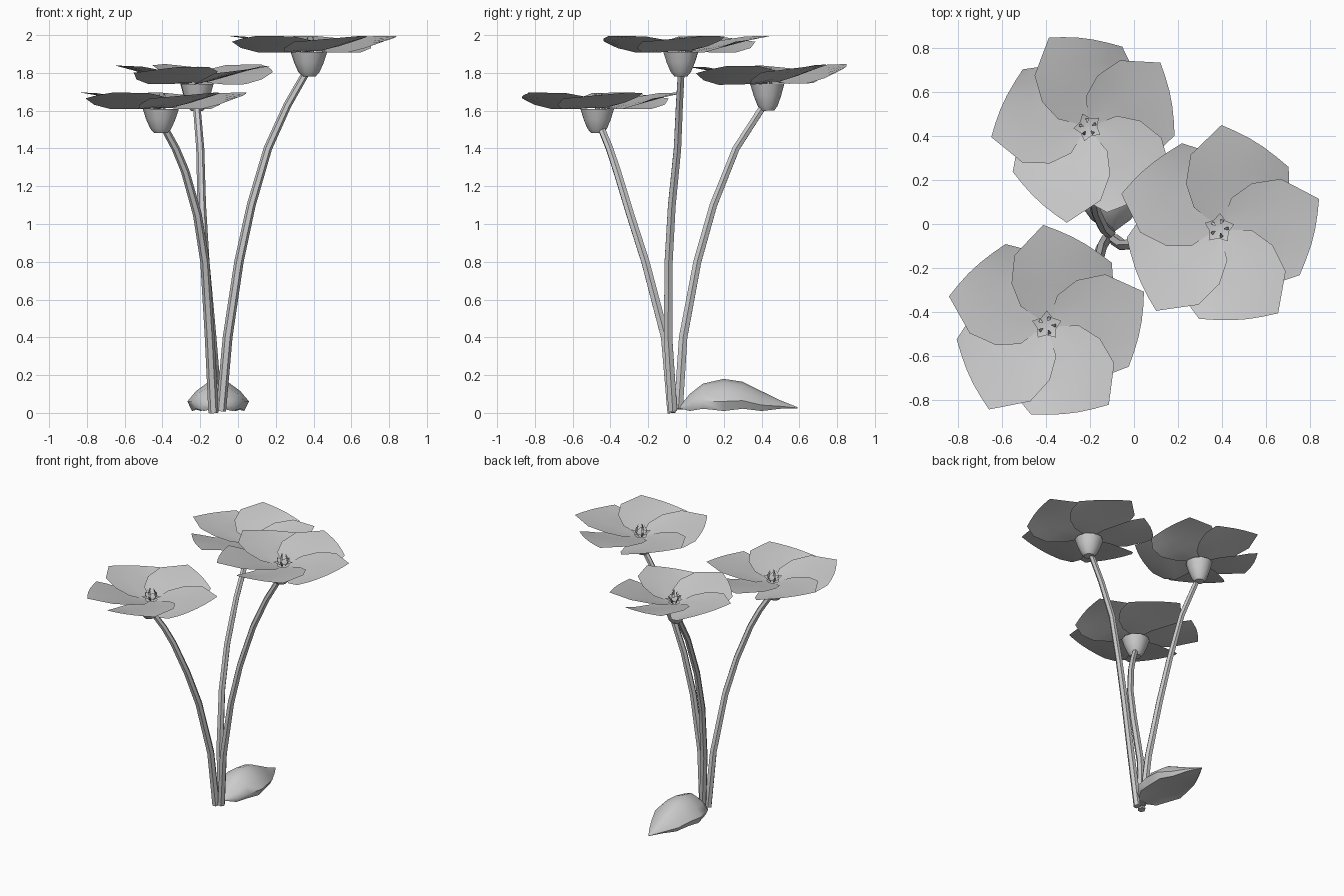
import bpy, bmesh, math
from mathutils import Vector, Matrix

if "Cube" in bpy.data.objects:
    bpy.data.objects.remove(bpy.data.objects["Cube"])


def make(name, verts, faces, matrix=None, angle=50):
    mesh = bpy.data.meshes.new(name)
    mesh.from_pydata(verts, [], faces)
    bm = bmesh.new()
    bm.from_mesh(mesh)
    bmesh.ops.remove_doubles(bm, verts=bm.verts, dist=0.0005)
    bm.to_mesh(mesh)
    bm.free()
    ob = bpy.data.objects.new(name, mesh)
    bpy.context.collection.objects.link(ob)
    if matrix:
        ob.matrix_world = matrix
    bpy.ops.object.select_all(action='DESELECT')
    ob.select_set(True)
    bpy.context.view_layer.objects.active = ob
    bpy.ops.object.shade_smooth_by_angle(angle=math.radians(angle))
    return ob


def grid_faces(rows, cols, wrap=False):
    n = cols if wrap else cols - 1
    return [(i * cols + j, i * cols + (j + 1) % cols,
             (i + 1) * cols + (j + 1) % cols, (i + 1) * cols + j)
            for i in range(rows - 1) for j in range(n)]


# Tapered six-sided stem swept along a few points
def stem(name, pts, r0=0.027, r1=0.02, sides=6):
    verts = []
    pts = [Vector(p) for p in pts]
    for i, p in enumerate(pts):
        r = r0 + (r1 - r0) * i / (len(pts) - 1)
        d = (pts[min(i + 1, len(pts) - 1)] - pts[max(i - 1, 0)]).normalized()
        a = d.cross(Vector((0, 1, 0))).normalized()
        b = d.cross(a)
        for k in range(sides):
            t = 2 * math.pi * k / sides
            verts.append(p + r * (a * math.cos(t) + b * math.sin(t)))
    faces = grid_faces(len(pts), sides, True)
    faces += [tuple(range(sides))[::-1],
              tuple(range(len(verts) - sides, len(verts)))]
    make(name, verts, faces)


# Petal: trailing and leading edges, bridged by slightly bowed rows
TRAIL = [(.03, -.03), (.10, -.13), (.20, -.205), (.29, -.23), (.37, -.20)]
LEAD = [(.02, .05), (.05, .14), (.14, .21), (.27, .235), (.445, .15)]


def petal_verts(cols=6):
    verts = []
    for i, (a, b) in enumerate(zip(TRAIL, LEAD)):
        for j in range(cols):
            s = j / (cols - 1)
            bow = (.012, .018, .022, .022, .018)[i] * math.sin(math.pi * s)
            u = a[0] + (b[0] - a[0]) * s + bow
            v = a[1] + (b[1] - a[1]) * s
            r = math.hypot(u, v)
            z = .008 + .075 * min(1, r / .42) + .09 * v * min(1, r / .25)
            # hidden trailing side dips below its neighbour
            z -= (.0, .022, .032, .022, 0)[i] * max(0, 1 - 2 * s)
            verts.append((u, v, z))
    return verts


def lathe(name, profile, matrix, sides=10):
    verts = [(r * math.cos(2 * math.pi * k / sides),
              r * math.sin(2 * math.pi * k / sides), z)
             for r, z in profile for k in range(sides)]
    make(name, verts, grid_faces(len(profile), sides, True), matrix)


def flower(name, centre, turn, tilt, size=(1, 1, 1)):
    base = (Matrix.Translation(centre) @ Matrix.Rotation(math.radians(tilt), 4, 'X')
            @ Matrix.Diagonal((*size, 1)) @ Matrix.Rotation(math.radians(turn), 4, 'Z'))
    for k in range(5):
        m = base @ Matrix.Rotation(2 * math.pi * k / 5, 4, 'Z')
        make(f"{name}_petal_{k + 1}", petal_verts(), grid_faces(5, 6), m)
        # Stamen blade
        make(f"{name}_stamen_{k + 1}",
             [(.018, -.007, .01), (.018, .007, .01), (.042, .007, .05), (.042, -.007, .05),
              (.022, .003, .09), (.022, -.003, .09)],
             [(0, 1, 2, 3), (3, 2, 4, 5)], m)
    # Cup-shaped calyx under the petals
    cup = base @ Matrix.Translation((-.012, -.008, 0))
    lathe(f"{name}_calyx", [(0, -.118), (.036, -.118), (.056, -.095), (.078, -.045),
                            (.096, .01)], cup)
    # Five-pointed star at the heart of the flower
    star = [(0, 0, .025)]
    for k in range(10):
        t = math.pi * k / 5 + .3
        r = .045 if k % 2 else .07
        star.append((r * math.cos(t), r * math.sin(t), .035 if k % 2 else .045))
    make(f"{name}_star", star, [(0, k + 1, (k + 1) % 10 + 1) for k in range(10)], base)


flower("right_flower", (.388, -.02, 1.9), -2, 0, (1.01, 1, 1))
flower("front_flower", (-.397, -.462, 1.6), 1, 0, (1, .97, 1))
flower("back_flower", (-.21, .442, 1.732), 23, 1, (.94, .95, 1.12))

stem("right_stem", [(-.09, -.07, .01), (-.055, -.095, .4), (.005, -.092, .8),
                    (.07, -.075, 1.1), (.158, -.045, 1.4), (.262, -.035, 1.63),
                    (.365, -.025, 1.81)])
stem("front_stem", [(-.13, -.075, .0), (-.15, -.11, .4), (-.175, -.215, .8),
                    (-.215, -.295, 1.05), (-.28, -.365, 1.28), (-.33, -.405, 1.40),
                    (-.39, -.45, 1.51)])
stem("back_stem", [(-.11, -.04, .02), (-.14, -.015, .4), (-.175, .06, .8),
                   (-.192, .145, 1.1), (-.20, .265, 1.4), (-.22, .42, 1.64)])

# Arched ground leaf: stations of y, half width, ridge height
STATIONS = [(-.035, .015, .035), (.02, .09, .10), (.09, .14, .155), (.20, .163, .18),
            (.30, .15, .165), (.40, .11, .115), (.50, .058, .066), (.59, .004, .03)]
SECTION = [(0, .10), (-.5, .08), (-.85, .0), (-1, .30), (-.72, .62), (-.35, .88), (0, 1),
           (.35, .88), (.72, .62), (1, .30), (.85, .0), (.5, .08)]
leaf = []
for i, (y, w, h) in enumerate(STATIONS):
    low = .024 if i in (0, 7) else (.01 if i % 2 else .022)
    for a, b in SECTION:
        leaf.append((-.105 + a * w, y, low + (h - low) * b))
make("ground_leaf", leaf, grid_faces(len(STATIONS), len(SECTION), True), angle=60)
